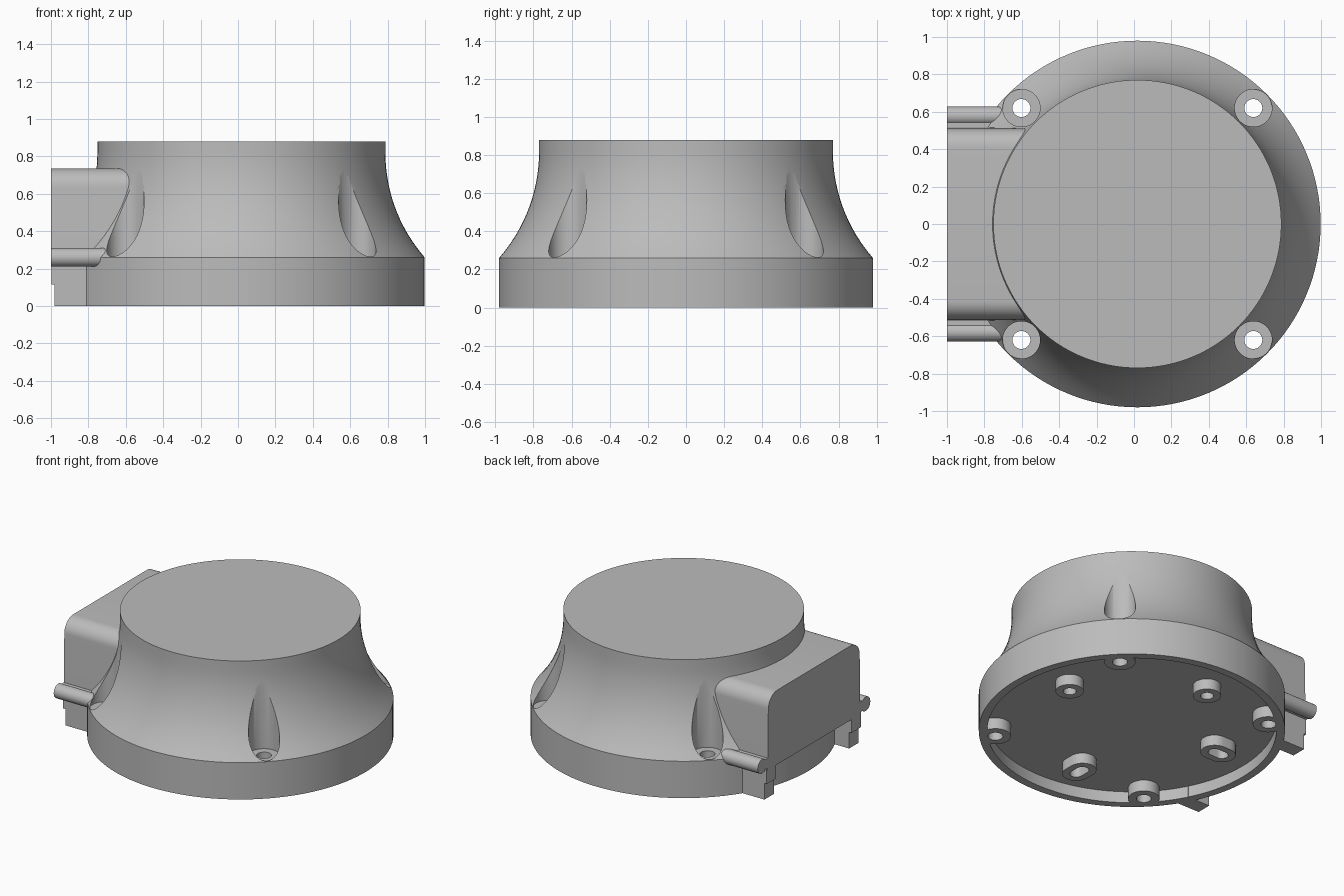
import bpy, bmesh, math
from mathutils import Matrix, Vector

if "Cube" in bpy.data.objects:
    bpy.data.objects.remove(bpy.data.objects["Cube"], do_unlink=True)

GREY = (0.5, 0.5, 0.5, 1)
grey = bpy.data.materials.new("plain_grey")
grey.use_nodes = True
grey.diffuse_color = GREY
grey.node_tree.nodes["Principled BSDF"].inputs["Base Color"].default_value = GREY

CX = 0.018       # axis of the round body
SCREW = 0.62     # screw offset from the axis


def make(name, bm):
    bmesh.ops.recalc_face_normals(bm, faces=bm.faces)
    me = bpy.data.meshes.new(name)
    bm.to_mesh(me)
    bm.free()
    me.materials.append(grey)
    ob = bpy.data.objects.new(name, me)
    bpy.context.collection.objects.link(ob)
    return ob


def lathe(name, profile, steps=128):
    bm = bmesh.new()
    vs = [bm.verts.new((r, 0, z)) for r, z in profile]
    es = [bm.edges.new(p) for p in zip(vs, vs[1:])]
    bmesh.ops.spin(bm, geom=vs + es, cent=(0, 0, 0), axis=(0, 0, 1),
                   angle=math.tau, steps=steps, use_merge=True)
    bmesh.ops.remove_doubles(bm, verts=bm.verts, dist=1e-5)
    bmesh.ops.translate(bm, verts=bm.verts, vec=(CX, 0, 0))
    return make(name, bm)


def prism(name, outline, axis, lo, hi):
    """Extrude a closed 2D outline along x, y or z."""
    place = {"x": lambda a, b: (lo, a, b), "y": lambda a, b: (a, lo, b),
             "z": lambda a, b: (a, b, lo)}[axis]
    bm = bmesh.new()
    face = bm.faces.new([bm.verts.new(place(a, b)) for a, b in outline])
    new = bmesh.ops.extrude_face_region(bm, geom=[face])["geom"]
    vec = Vector([(hi - lo) * (axis == k) for k in "xyz"])
    bmesh.ops.translate(bm, vec=vec, verts=[v for v in new if isinstance(v, bmesh.types.BMVert)])
    return make(name, bm)


def arc(cx, cy, r, a0, a1, n):
    return [(cx + r * math.cos(math.radians(a0 + (a1 - a0) * i / n)),
             cy + r * math.sin(math.radians(a0 + (a1 - a0) * i / n))) for i in range(n + 1)]


def stadium(x, y, r, slot=(0, 0)):
    """Circle, or a slot stretched along the given direction."""
    length = math.hypot(*slot)
    if length == 0:
        return arc(x, y, r, 0, 360, 40)[:-1]
    a = math.degrees(math.atan2(slot[1], slot[0]))
    return (arc(x + slot[0], y + slot[1], r, a - 90, a + 90, 18)
            + arc(x - slot[0], y - slot[1], r, a + 90, a + 270, 18))


def combine(target, other, operation):
    mod = target.modifiers.new(operation.lower(), "BOOLEAN")
    mod.object, mod.operation, mod.solver = other, operation, "EXACT"
    bpy.context.view_layer.objects.active = target
    bpy.ops.object.modifier_apply(modifier=mod.name)
    bpy.data.objects.remove(other, do_unlink=True)


def smooth(ob):
    bpy.ops.object.select_all(action="DESELECT")
    ob.select_set(True)
    bpy.context.view_layer.objects.active = ob
    bpy.ops.object.shade_smooth_by_angle(angle=math.radians(30))


# Flared round body with a shallow recess underneath
flare = 0.85
profile = [(0, 0.08), (0.925, 0.08), (0.925, 0), (0.98, 0), (0.98, 0.26)]
profile += [(0.77 + flare - math.sqrt(flare ** 2 - (0.82 - z) ** 2), z)
            for z in [0.26 + 0.04 * i for i in range(1, 15)]]
profile += [(0.77, 0.88), (0, 0.88)]
body = lathe("flared_body", profile)

# Screw bosses: counterbore from above, pillar in the recess, through hole
screws = [(CX + sx * SCREW, sy * SCREW) for sx in (-1, 1) for sy in (-1, 1)]
for x, y in screws:
    combine(body, prism("counterbore", stadium(x, y, 0.1), "z", 0.258, 1.0), "DIFFERENCE")
    combine(body, prism("screw_boss", stadium(x, y, 0.1), "z", 0, 0.12), "UNION")
    combine(body, prism("screw_hole", stadium(x, y, 0.048), "z", -0.1, 0.5), "DIFFERENCE")

# Mounting bosses: two round and two slotted, with blind holes
mounts = [(0.62, 0.12, (0, 0)), (-0.09, 0.64, (0, 0)),
          (-0.09, -0.63, (0, 0.03)), (-0.62, 0.12, (0.03, 0))]
for x, y, slot in mounts:
    combine(body, prism("mount_boss", stadium(CX + x, y, 0.09, slot), "z", 0.005, 0.12), "UNION")
    combine(body, prism("mount_hole", stadium(CX + x, y, 0.042, slot), "z", -0.1, 0.18), "DIFFERENCE")
smooth(body)

# Side housing with rounded upper edges
half = [(0.52, 0.21), (0.515, 0.31)] + arc(0.41, 0.635, 0.1, 0, 90, 10)
outline = half + [(-y, z) for y, z in reversed(half)]
smooth(prism("side_housing", outline, "x", -1.0, -0.45))

# Round rails, their webs, and stepped feet on both sides of the housing
for side, name in ((1, "back"), (-1, "front")):
    smooth(prism(name + "_rail", stadium(side * 0.578, 0.26, 0.05), "x", -1.0, -0.7))
    a, b = sorted((side * 0.5, side * 0.58))
    prism(name + "_rail_web", [(a, 0.225), (b, 0.225), (b, 0.295), (a, 0.295)], "x", -1.0, -0.71)
    a, b = sorted((side * 0.42, side * 0.525))
    prism(name + "_foot", [(-0.98, 0), (-0.805, 0), (-0.805, 0.23), (-0.998, 0.23),
                           (-0.998, 0.115), (-0.98, 0.115)], "y", a, b)
